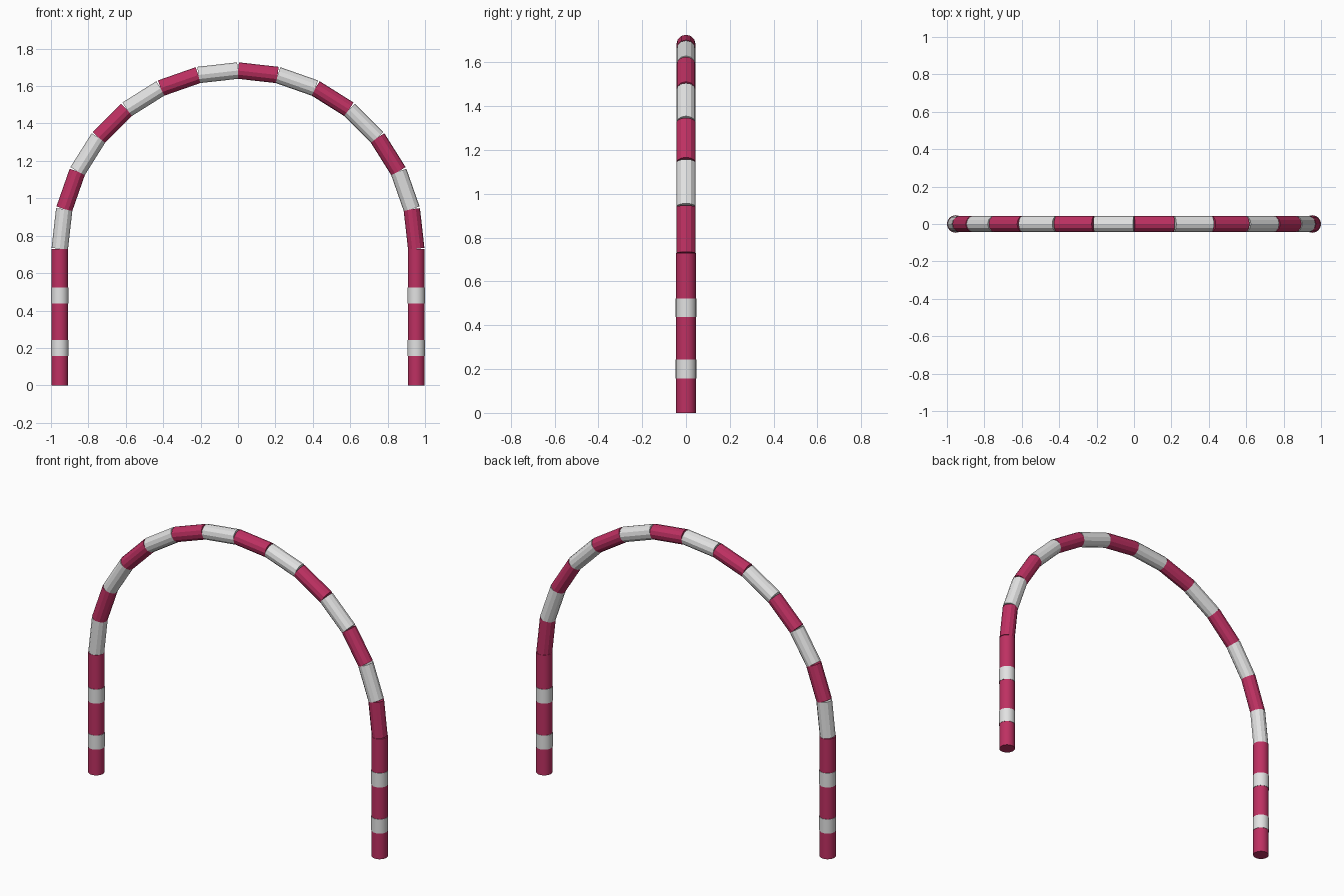
import bpy, math
from mathutils import Vector

if "Cube" in bpy.data.objects:
    bpy.data.objects.remove(bpy.data.objects["Cube"])

R, SPRING, N = 0.953, 0.73, 14      # arch radius, spring height, segment count
LEG_R, BAND_R, ARCH_R = 0.045, 0.047, 0.044


def material(name, rgb):
    m = bpy.data.materials.new(name)
    m.diffuse_color = (*rgb, 1)
    m.use_nodes = True
    m.node_tree.nodes["Principled BSDF"].inputs["Base Color"].default_value = m.diffuse_color
    return m


red = material("raspberry red", (0.515, 0.03, 0.122))
white = material("off white", (0.76, 0.76, 0.76))


def rod(name, a, b, radius, sides, mat, smooth=False):
    """Capped cylinder running from a to b."""
    a, b = Vector(a), Vector(b)
    d = b - a
    tilt = math.atan2(d.x, d.z)
    bpy.ops.mesh.primitive_cylinder_add(vertices=sides, radius=radius, depth=d.length,
                                        location=(a + b) / 2, rotation=(0, tilt, 0))
    ob = bpy.context.object
    ob.name = name
    ob.data.materials.append(mat)
    if smooth:
        bpy.ops.object.shade_smooth_by_angle(angle=math.radians(35))
    return ob


# straight legs with raised white bands
for side, x in (("left", -R), ("right", R)):
    rod(side + "_leg", (x, 0, 0), (x, 0, SPRING), LEG_R, 24, red, True)
    for i, z in enumerate((0.2, 0.48)):
        rod(f"{side}_band_{i + 1}", (x, 0, z - 0.043), (x, 0, z + 0.043), BAND_R, 24, white, True)


# arch of straight segments in alternating colours, starting white on the left
def arch_point(i):
    t = math.pi * (1 - i / N)
    return (R * math.cos(t), 0, SPRING + R * math.sin(t))


for i in range(N):
    rod(f"arch_segment_{i + 1}", arch_point(i), arch_point(i + 1), ARCH_R, 12,
        red if i % 2 else white)
